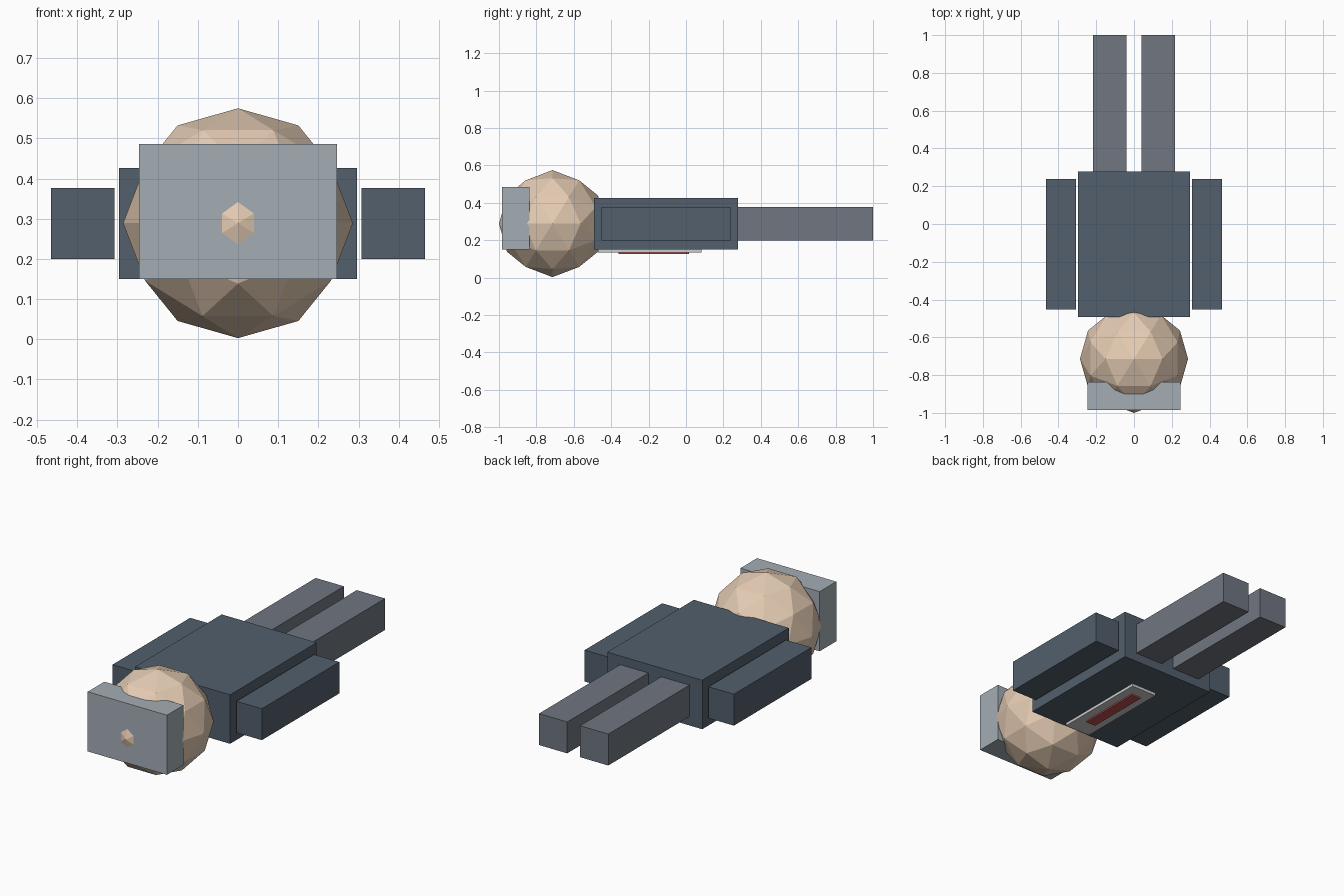
import bpy, bmesh
from mathutils import Vector

if "Cube" in bpy.data.objects:
    bpy.data.objects.remove(bpy.data.objects["Cube"])


def material(name, rgb):
    m = bpy.data.materials.new(name)
    m.diffuse_color = (*rgb, 1)
    m.use_nodes = True
    m.node_tree.nodes["Principled BSDF"].inputs["Base Color"].default_value = m.diffuse_color
    return m


SKIN = material("skin", (0.78, 0.60, 0.45))
CLOTH = material("dark_cloth", (0.085, 0.115, 0.15))
TROUSER = material("trouser_grey", (0.16, 0.18, 0.22))
CAP = material("cap_grey", (0.37, 0.42, 0.46))
SHIRT = material("shirt_white", (0.75, 0.74, 0.72))
RED = material("tie_red", (0.50, 0.08, 0.08))


def finish(name, bm, mat, loc):
    bmesh.ops.recalc_face_normals(bm, faces=bm.faces)
    mesh = bpy.data.meshes.new(name)
    bm.to_mesh(mesh)
    bm.free()
    mesh.materials.append(mat)
    ob = bpy.data.objects.new(name, mesh)
    ob.location = loc
    bpy.context.collection.objects.link(ob)
    return ob


def box(name, mat, x, y, z):
    """Box from (min, max) ranges on each axis."""
    bm = bmesh.new()
    bmesh.ops.create_cube(bm, size=1)
    bmesh.ops.scale(bm, verts=bm.verts, vec=[r[1] - r[0] for r in (x, y, z)])
    return finish(name, bm, mat, [(r[0] + r[1]) / 2 for r in (x, y, z)])


def faceted_ball(name, mat, radius, loc):
    """Axis-aligned golden icosahedron, split once and rounded."""
    bm = bmesh.new()
    phi = (1 + 5 ** 0.5) / 2
    for a in (-1, 1):
        for b in (-phi, phi):
            for co in ((a, 0, b), (b, a, 0), (0, b, a)):
                bm.verts.new(co)
    bmesh.ops.convex_hull(bm, input=bm.verts)
    bmesh.ops.subdivide_edges(bm, edges=bm.edges[:], cuts=1, use_grid_fill=True)
    for v in bm.verts:
        v.co = v.co.normalized() * radius
    return finish(name, bm, mat, loc)


# Head and flat cap at the -y end
faceted_ball("head", SKIN, 0.286, Vector((0, -0.714, 0.289)))
box("cap", CAP, (-0.247, 0.247), (-0.985, -0.837), (0.15, 0.486))

# Torso with shirt panel and tie on its underside
box("torso", CLOTH, (-0.296, 0.296), (-0.493, 0.278), (0.15, 0.426))
box("shirt_panel", SHIRT, (-0.08, 0.08), (-0.47, 0.083), (0.134, 0.155))
box("tie", RED, (-0.03, 0.03), (-0.36, 0.017), (0.126, 0.14))

# Arms and legs on both sides
for side, s in (("left", -1), ("right", 1)):
    box(side + "_arm", CLOTH, sorted((s * 0.307, s * 0.465)), (-0.452, 0.238), (0.20, 0.377))
    box(side + "_leg", TROUSER, sorted((s * 0.04, s * 0.216)), (0.276, 1.0), (0.20, 0.377))
